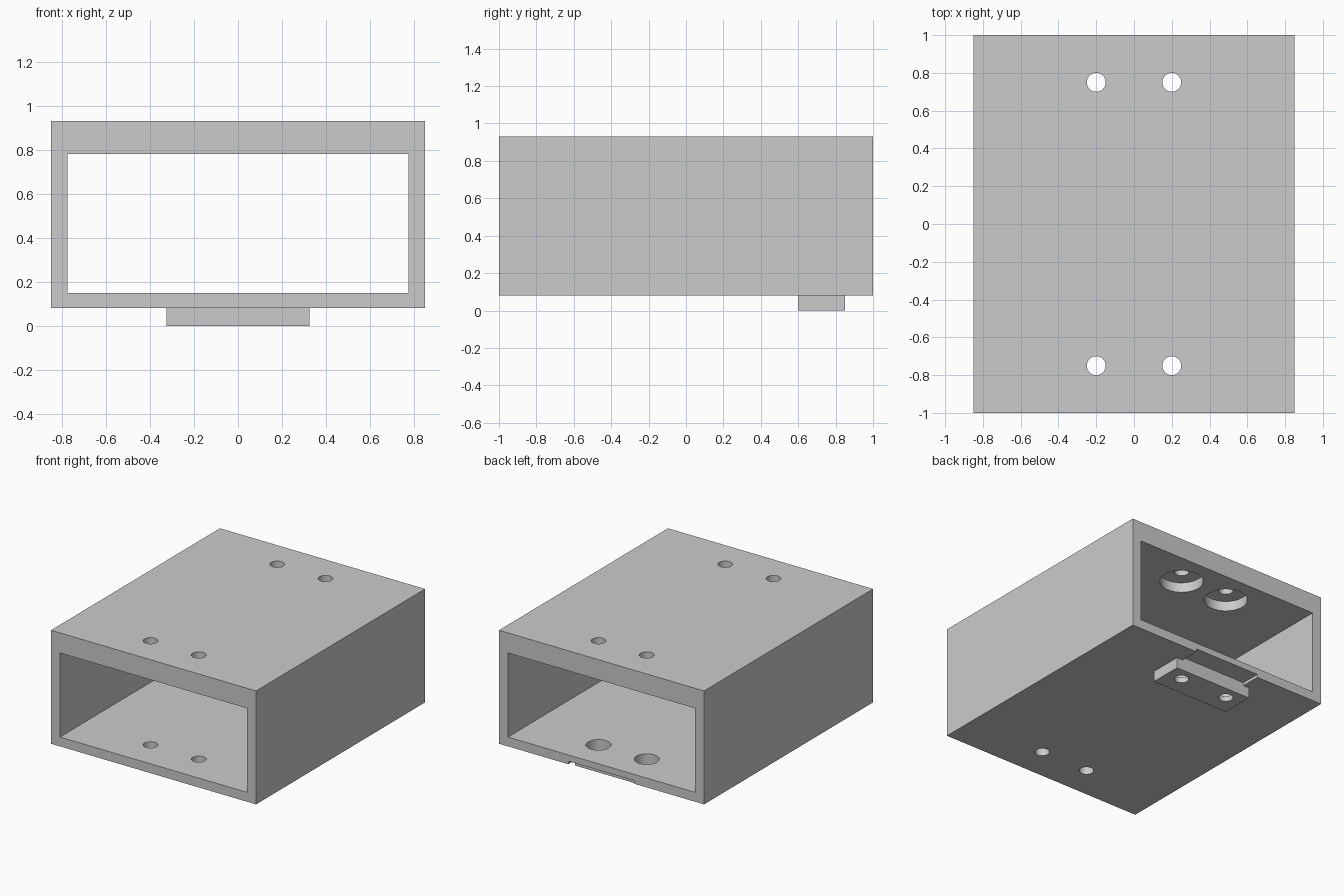
import bpy
import math

if "Cube" in bpy.data.objects:
    bpy.data.objects.remove(bpy.data.objects["Cube"], do_unlink=True)

grey = bpy.data.materials.new("light_grey")
grey.use_nodes = True
grey.diffuse_color = (0.6, 0.6, 0.6, 1)
grey.node_tree.nodes["Principled BSDF"].inputs["Base Color"].default_value = (0.6, 0.6, 0.6, 1)


def block(name, x, y, z):
    """Box spanning the given (low, high) ranges."""
    spans = (x, y, z)
    bpy.ops.mesh.primitive_cube_add(size=1, location=[(a + b) / 2 for a, b in spans])
    ob = bpy.context.object
    ob.name = name
    ob.scale = [b - a for a, b in spans]
    bpy.ops.object.transform_apply(location=True, rotation=False, scale=True)
    ob.data.materials.append(grey)
    return ob


def bore(name, x, y, radius, low, high):
    """Upright round cutter."""
    bpy.ops.mesh.primitive_cylinder_add(
        vertices=48, radius=radius, depth=high - low, location=(x, y, (low + high) / 2))
    ob = bpy.context.object
    ob.name = name
    ob.data.materials.append(grey)
    return ob


def combine(target, tool, operation):
    """Apply a boolean and discard its tool."""
    tool.hide_render = True
    mod = target.modifiers.new(tool.name, "BOOLEAN")
    mod.operation = operation
    mod.solver = "EXACT"
    mod.object = tool
    bpy.ops.object.select_all(action="DESELECT")
    bpy.context.view_layer.objects.active = target
    target.select_set(True)
    bpy.ops.object.modifier_apply(modifier=mod.name)
    bpy.data.objects.remove(tool, do_unlink=True)


# Sleeve with the mounting foot under its back end
sleeve = block("mounting_sleeve", (-0.85, 0.85), (-1, 1), (0.08, 0.93))
combine(sleeve, block("foot", (-0.325, 0.325), (0.6, 0.85), (0, 0.11)), "UNION")

# Open passage from front to back
combine(sleeve, block("passage", (-0.775, 0.775), (-1.2, 1.2), (0.15, 0.78)), "DIFFERENCE")

# Shallow notch behind the foot
combine(sleeve, block("notch", (-0.275, 0.275), (0.85, 1.2), (-0.1, 0.103)), "DIFFERENCE")

# Screw holes, recessed in the ceiling and wider in the back floor
for x in (-0.2, 0.2):
    for y in (-0.75, 0.75):
        combine(sleeve, bore("screw_hole", x, y, 0.05, -0.2, 1.2), "DIFFERENCE")
        combine(sleeve, bore("ceiling_recess", x, y, 0.15, 0.6, 0.855), "DIFFERENCE")
    combine(sleeve, bore("floor_recess", x, 0.75, 0.085, 0.04, 0.4), "DIFFERENCE")

# Smooth bores, crisp edges
bpy.ops.object.select_all(action="DESELECT")
bpy.context.view_layer.objects.active = sleeve
sleeve.select_set(True)
bpy.ops.object.shade_smooth_by_angle(angle=math.radians(30))
